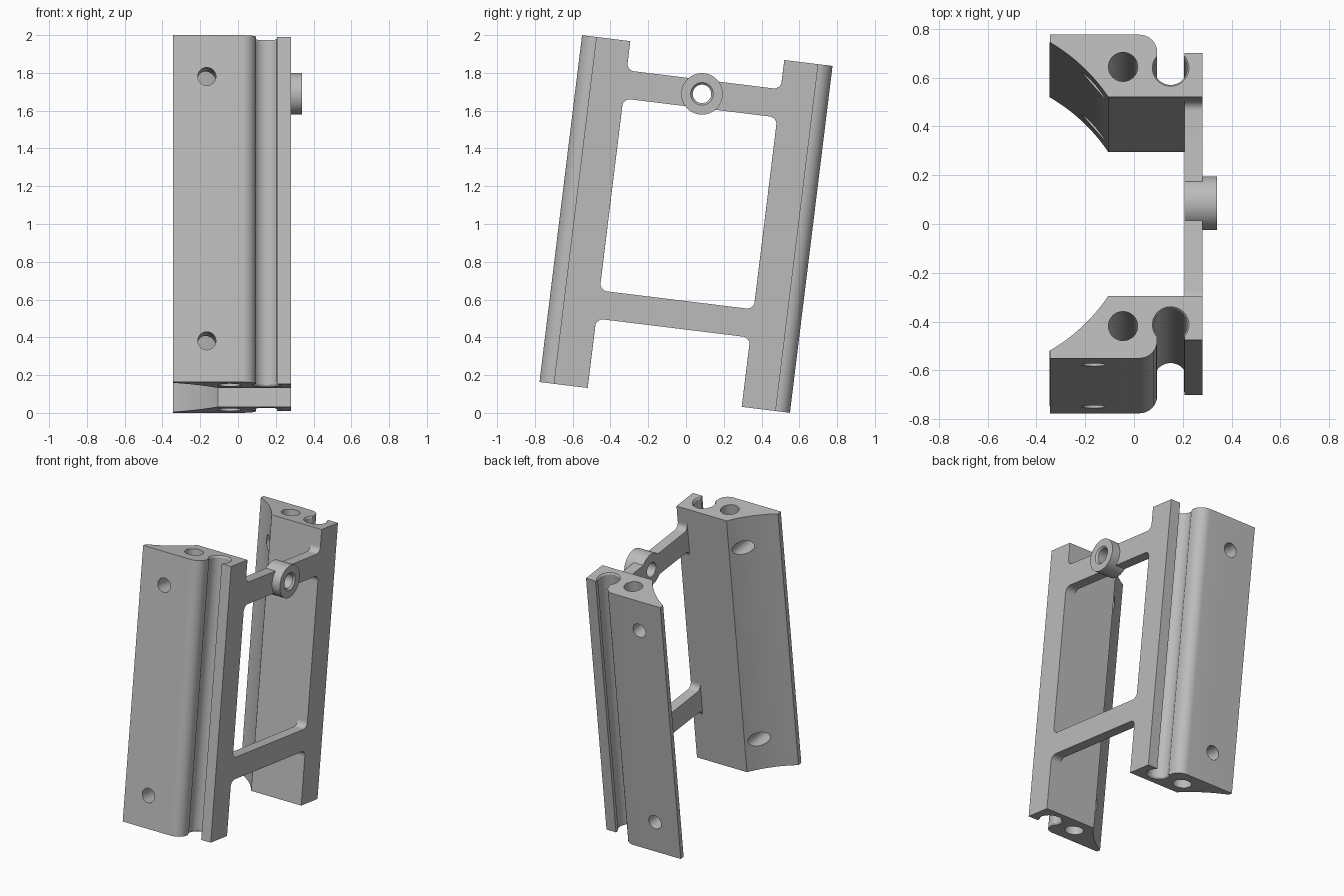
import bpy, bmesh
from math import radians, cos, sin, pi, atan2
from mathutils import Matrix

if "Cube" in bpy.data.objects:
    bpy.data.objects.remove(bpy.data.objects["Cube"], do_unlink=True)

GREY = bpy.data.materials.new("plain grey")
GREY.use_nodes = True
GREY.diffuse_color = (0.5, 0.5, 0.5, 1)
GREY.node_tree.nodes["Principled BSDF"].inputs["Base Color"].default_value = (0.5, 0.5, 0.5, 1)

HALF = 0.925                  # half length of the rails
OUTER, INNER = 0.668, 0.411   # rail faces, measured from the middle
PLATE = (0.207, 0.28)         # thickness range of the connecting arms
BOSS_Z = 0.694
HOLE_X, GROOVE_X, BORE_Y = -0.165, 0.15, 0.535


def arc(cx, cy, r, a0, a1, n=16):
    """Points on an arc, angles in degrees."""
    steps = [radians(a0 + (a1 - a0) * i / n) for i in range(n + 1)]
    return [(cx + r * cos(a), cy + r * sin(a)) for a in steps]


def make(name, bm):
    bmesh.ops.recalc_face_normals(bm, faces=bm.faces)
    mesh = bpy.data.meshes.new(name)
    bm.to_mesh(mesh)
    bm.free()
    mesh.materials.append(GREY)
    ob = bpy.data.objects.new(name, mesh)
    bpy.context.collection.objects.link(ob)
    return ob


def prism(name, points, axis, lo, hi):
    """Extrude a closed outline along z (outline x, y) or along x (outline y, z)."""
    bm = bmesh.new()
    place = (lambda p: (p[0], p[1], lo)) if axis == "z" else (lambda p: (lo, p[0], p[1]))
    face = bm.faces.new([bm.verts.new(place(p)) for p in points])
    out = bmesh.ops.extrude_face_region(bm, geom=[face])
    move = (0, 0, hi - lo) if axis == "z" else (hi - lo, 0, 0)
    verts = [v for v in out["geom"] if isinstance(v, bmesh.types.BMVert)]
    bmesh.ops.translate(bm, vec=move, verts=verts)
    return make(name, bm)


def cylinder(name, centre, axis, length, r1, r2=None):
    """Cylinder or cone; r1 is the radius at the low end of the axis."""
    turn = {"x": Matrix.Rotation(pi / 2, 4, "Y"),
            "y": Matrix.Rotation(-pi / 2, 4, "X"), "z": Matrix()}[axis]
    bm = bmesh.new()
    bmesh.ops.create_cone(bm, cap_ends=True, segments=48, radius1=r1,
                          radius2=r1 if r2 is None else r2, depth=length,
                          matrix=Matrix.Translation(centre) @ turn)
    return make(name, bm)


def combine(ob, tool, operation="DIFFERENCE"):
    mod = ob.modifiers.new("combine", "BOOLEAN")
    mod.operation, mod.object, mod.solver = operation, tool, "EXACT"
    bpy.context.view_layer.objects.active = ob
    bpy.ops.object.modifier_apply(modifier=mod.name)
    bpy.data.objects.remove(tool, do_unlink=True)


def rail(name, side):
    # Outline with rounded corner, open round groove, flange and hollow back face
    cx, r = -0.7186, 0.738
    a0 = atan2(-INNER, -0.105 - cx)
    a1 = atan2(-0.637, -0.345 - cx)
    pts = [(-0.345, -OUTER)]
    pts += arc(0.022, -0.595, 0.073, -90, 0, 10)
    pts += arc(GROOVE_X, -0.53, 0.068, 216, -36, 36)
    pts += [(PLATE[0], -0.592), (PLATE[1], -0.592), (PLATE[1], -INNER)]
    pts += arc(cx, 0, r, a0 * 180 / pi, a1 * 180 / pi, 16)
    ob = prism(name, [(x, -side * y) for x, y in pts], "z", -HALF, HALF)
    # Lengthwise bore and two cross holes
    combine(ob, cylinder("bore", (-0.045, side * BORE_Y, 0), "z", 2.2, 0.06))
    for z in (-0.705, 0.705):
        combine(ob, cylinder("cross_hole", (HOLE_X, side * 0.54, z), "y", 0.6, 0.048))
    # Countersinks at both groove ends
    for end in (-1, 1):
        big, small = 0.085, 0.065
        radii = (small, big) if end > 0 else (big, small)
        combine(ob, cylinder("countersink", (GROOVE_X, side * 0.53, end * HALF),
                             "z", 0.03, *radii))
    return ob


def arm(name, mid):
    # Straight arm that flares with fillets where it meets the rails
    h, f = 0.075, 0.04
    c = INNER - f
    pts = arc(c, mid + h + f, f, 0, -90, 8)
    pts += arc(-c, mid + h + f, f, -90, -180, 8)
    pts += arc(-c, mid - h - f, f, 180, 90, 8)
    pts += arc(c, mid - h - f, f, 90, 0, 8)
    return prism(name, pts, "x", *PLATE)


front_rail = rail("front_rail", -1)
back_rail = rail("back_rail", 1)
lower_arm = arm("lower_arm", -0.48)
upper_arm = arm("upper_arm", BOSS_Z)

# Ring boss in the middle of the upper arm, with a chamfered hole
length = 0.34 - PLATE[0]
combine(upper_arm, cylinder("boss", (PLATE[0] + length / 2, 0, BOSS_Z), "x", length, 0.11), "UNION")
combine(upper_arm, cylinder("boss_hole", (0.27, 0, BOSS_Z), "x", 0.4, 0.049))
combine(upper_arm, cylinder("boss_chamfer", (0.34, 0, BOSS_Z), "x", 0.03, 0.046, 0.074))

# Lean the whole frame back and smooth the curved faces
lean = Matrix.Translation((0, 0, 1)) @ Matrix.Rotation(radians(-7), 4, "X")
for ob in (front_rail, back_rail, lower_arm, upper_arm):
    ob.data.transform(lean)
    bpy.ops.object.select_all(action="DESELECT")
    ob.select_set(True)
    bpy.context.view_layer.objects.active = ob
    bpy.ops.object.shade_smooth_by_angle(angle=radians(30))
